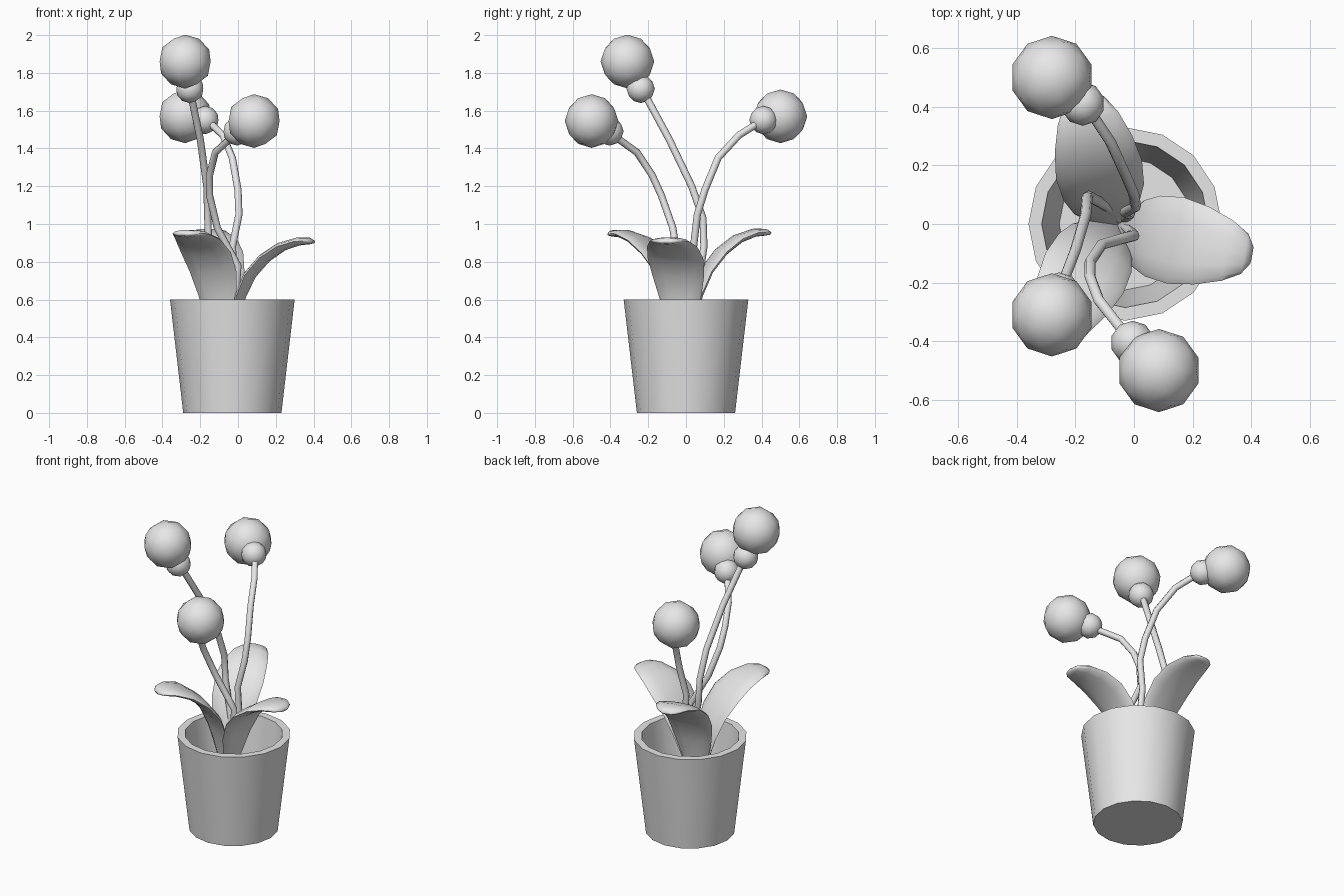
import bpy, bmesh
from math import sin, cos, pi, radians
from mathutils import Vector, Matrix

cube = bpy.data.objects.get("Cube")
if cube:
    bpy.data.objects.remove(cube)

grey = bpy.data.materials.new("plain_grey")
grey.use_nodes = True
GREY = (0.8, 0.8, 0.8, 1)
grey.diffuse_color = GREY
grey.node_tree.nodes["Principled BSDF"].inputs["Base Color"].default_value = GREY


def finish(name, bm, angle=50):
    bmesh.ops.recalc_face_normals(bm, faces=bm.faces)
    mesh = bpy.data.meshes.new(name)
    bm.to_mesh(mesh)
    bm.free()
    mesh.materials.append(grey)
    ob = bpy.data.objects.new(name, mesh)
    bpy.context.collection.objects.link(ob)
    bpy.ops.object.select_all(action='DESELECT')
    ob.select_set(True)
    bpy.context.view_layer.objects.active = ob
    bpy.ops.object.shade_smooth_by_angle(angle=radians(angle))
    return ob


def loft(bm, rings):
    """Skin closed rings of points and cap both ends."""
    loops = [[bm.verts.new(p) for p in ring] for ring in rings]
    n = len(loops[0])
    for a, b in zip(loops, loops[1:]):
        for i in range(n):
            j = (i + 1) % n
            bm.faces.new((a[i], a[j], b[j], b[i]))
    bm.faces.new(loops[0])
    bm.faces.new(loops[-1])


def ellipse(centre, u, v, n):
    return [centre + u * cos(2 * pi * i / n) + v * sin(2 * pi * i / n) for i in range(n)]


# Pot: outer wall, rim, inner wall and floor
X, Y, Z = Vector((1, 0, 0)), Vector((0, 1, 0)), Vector((0, 0, 1))
pot = bmesh.new()
profile = [(0.26, 0), (0.33, 0.6), (0.285, 0.6), (0.225, 0.06)]
loft(pot, [ellipse(Vector((-0.03, 0, z)), X * r, Y * r, 16) for r, z in profile])
finish("pot", pot)


# Leaves: reach, height, half width, half thickness along the spine
SPINE = [(0.0, 0.35, 0.04, 0.015), (0.03, 0.5, 0.08, 0.02), (0.06, 0.62, 0.115, 0.022),
         (0.11, 0.73, 0.14, 0.024), (0.19, 0.82, 0.15, 0.024), (0.28, 0.88, 0.135, 0.024),
         (0.37, 0.908, 0.105, 0.022), (0.43, 0.91, 0.07, 0.018), (0.455, 0.905, 0.03, 0.008)]


def leaf(name, base, angle, lift):
    out = Vector((cos(radians(angle)), sin(radians(angle)), 0))
    side = Z.cross(out)
    spine = [Vector((*base, 0)) + out * r + Z * (0.6 + (z - 0.6) * lift) for r, z, _, _ in SPINE]
    rings = []
    for i, (_, _, w, t) in enumerate(SPINE):
        along = spine[min(i + 1, len(spine) - 1)] - spine[max(i - 1, 0)]
        normal = along.cross(side).normalized()
        rings.append(ellipse(spine[i], side * w, normal * t, 12))
    bm = bmesh.new()
    loft(bm, rings)
    finish(name, bm, 80)


leaf("left_leaf", (-0.045, -0.02), -11, 1.0)
leaf("back_leaf", (-0.08, 0.0), 102, 1.15)
leaf("front_leaf", (-0.08, 0.0), 242, 1.13)


# Stems with a bud base and a round bloom at the tip
def stem(name, path, radius=0.019, n=8):
    pts = [Vector(p) for p in path]
    rings = []
    for i, p in enumerate(pts):
        along = (pts[min(i + 1, len(pts) - 1)] - pts[max(i - 1, 0)]).normalized()
        u = along.cross(X).normalized()
        rings.append(ellipse(p, u * radius, along.cross(u) * radius, n))
    bm = bmesh.new()
    loft(bm, rings)
    finish(name, bm)


def ball(name, centre, radius):
    bm = bmesh.new()
    bmesh.ops.create_icosphere(bm, subdivisions=2, radius=radius,
                               matrix=Matrix.Translation(centre))
    finish(name, bm)


flowers = {
    "tall": ((-0.28, -0.31, 1.86), (-0.255, -0.24, 1.715),
             [(-0.05, 0.02, 0.4), (-0.09, 0.06, 0.65), (-0.155, 0.095, 0.88), (-0.16, 0.09, 1.03),
              (-0.165, 0.03, 1.2), (-0.2, -0.09, 1.45), (-0.25, -0.22, 1.69)]),
    "back": ((-0.28, 0.5, 1.57), (-0.175, 0.41, 1.55),
             [(-0.03, 0.02, 0.4), (-0.015, 0.035, 0.7), (-0.03, 0.04, 0.88), (0.005, 0.06, 1.05),
              (0.0, 0.1, 1.18), (-0.03, 0.17, 1.35), (-0.08, 0.28, 1.47), (-0.16, 0.4, 1.545)]),
    "front": ((0.085, -0.5, 1.545), (-0.005, -0.405, 1.49),
              [(-0.03, -0.01, 0.4), (-0.01, -0.03, 0.65), (0.0, -0.04, 0.78), (-0.04, -0.05, 0.85),
               (-0.11, -0.07, 0.98), (-0.15, -0.13, 1.15), (-0.15, -0.18, 1.26),
               (-0.12, -0.26, 1.38), (-0.01, -0.4, 1.48)]),
}
for name, (bloom, bud, path) in flowers.items():
    stem(name + "_stem", path)
    ball(name + "_bud_base", bud, 0.075)
    ball(name + "_bloom", bloom, 0.142)
